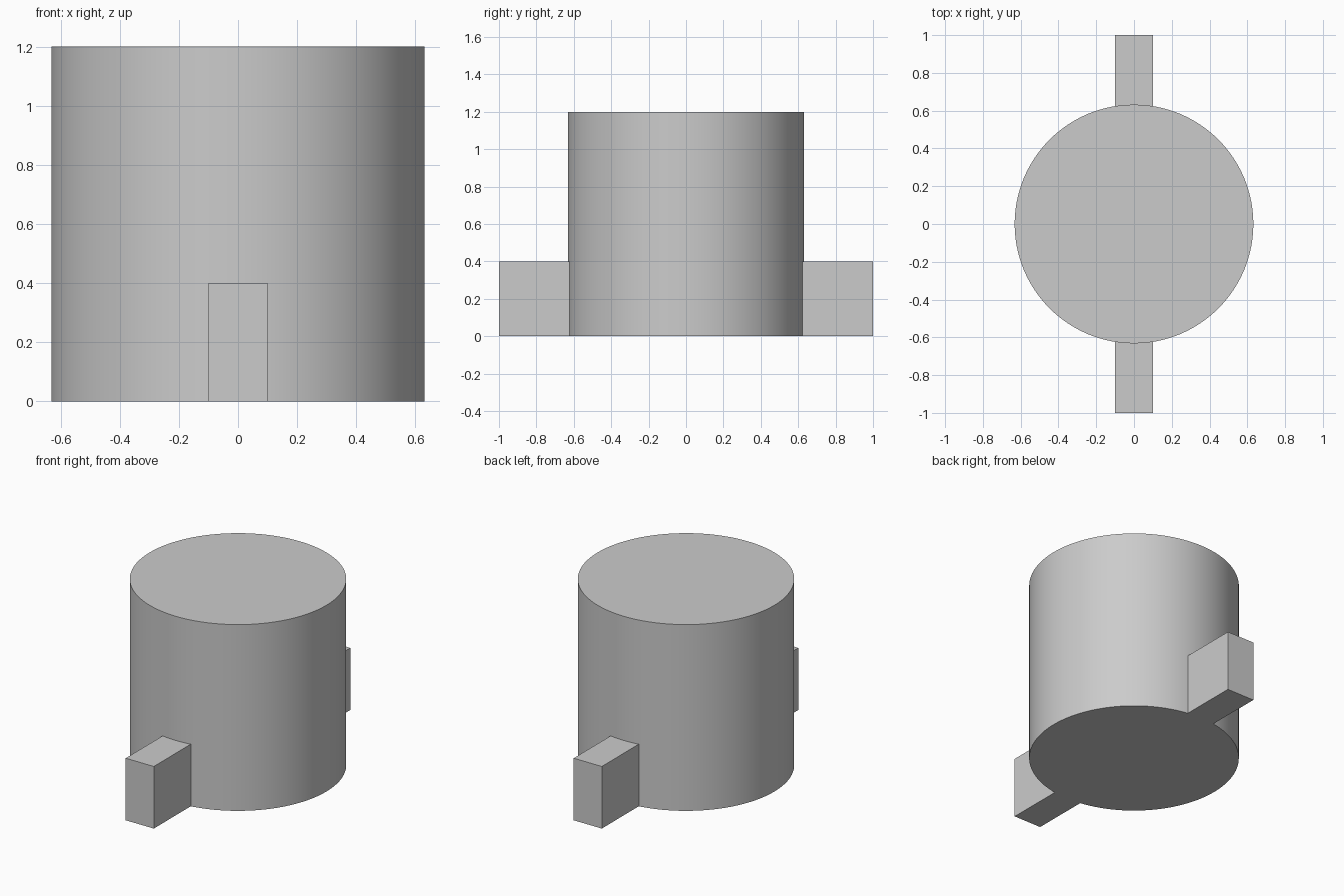
import bpy
import math

cube = bpy.data.objects.get("Cube")
if cube:
    bpy.data.objects.remove(cube, do_unlink=True)

RADIUS, HEIGHT = 0.632, 1.2
TAB_WIDTH, TAB_HEIGHT, TAB_END = 0.2, 0.4, 1.0

grey = bpy.data.materials.new("plain grey")
grey.use_nodes = True
colour = (0.6, 0.6, 0.6, 1)
grey.diffuse_color = colour
grey.node_tree.nodes["Principled BSDF"].inputs["Base Color"].default_value = colour


def finish(name):
    obj = bpy.context.object
    obj.name = name
    obj.data.materials.append(grey)
    return obj


# Main round body
bpy.ops.mesh.primitive_cylinder_add(
    vertices=96, radius=RADIUS, depth=HEIGHT, location=(0, 0, HEIGHT / 2))
finish("body")
bpy.ops.object.shade_smooth_by_angle(angle=math.radians(30))

# Front and back tabs, with inner ends sunk just inside the curved wall
inner = math.sqrt(RADIUS ** 2 - (TAB_WIDTH / 2) ** 2) - 0.005
for name, side in (("front_tab", -1), ("back_tab", 1)):
    bpy.ops.mesh.primitive_cube_add(
        size=1, location=(0, side * (inner + TAB_END) / 2, TAB_HEIGHT / 2))
    tab = finish(name)
    tab.scale = (TAB_WIDTH, TAB_END - inner, TAB_HEIGHT)
    bpy.ops.object.transform_apply(location=False, rotation=False, scale=True)
